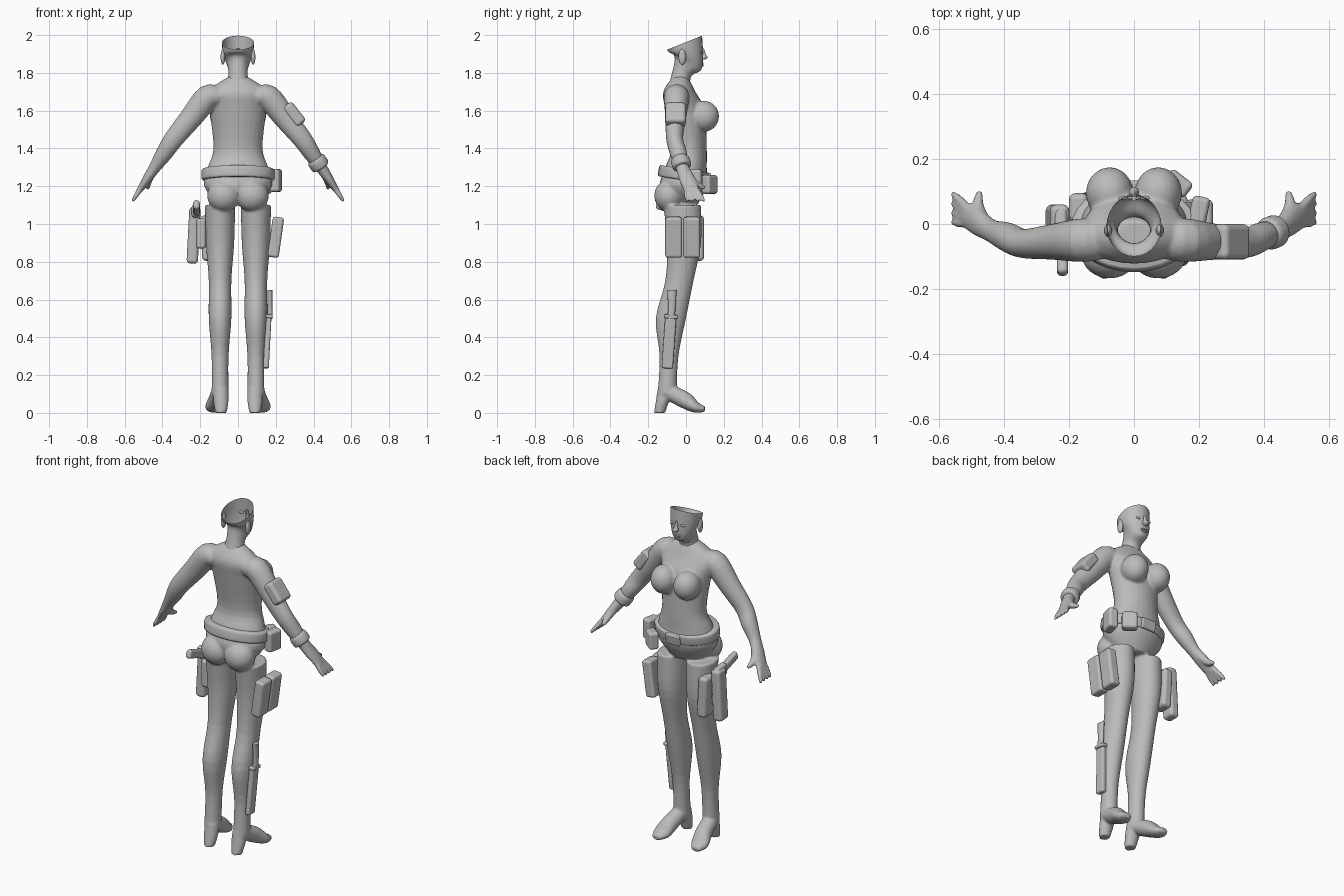
import bpy, bmesh, math
from mathutils import Vector, Matrix

cube = bpy.data.objects.get("Cube")
if cube:
    bpy.data.objects.remove(cube)

grey = bpy.data.materials.new("plain_grey")
grey.use_nodes = True
colour = (.5, .5, .5, 1)
grey.diffuse_color = colour
grey.node_tree.nodes["Principled BSDF"].inputs["Base Color"].default_value = colour


def make_object(name, bm):
    """Turn a bmesh into a smooth shaded object."""
    mesh = bpy.data.meshes.new(name)
    bm.to_mesh(mesh)
    bm.free()
    mesh.materials.append(grey)
    mesh.shade_smooth()
    mesh.set_sharp_from_angle(angle=math.radians(45))
    thing = bpy.data.objects.new(name, mesh)
    bpy.context.collection.objects.link(thing)
    return thing


def curve_through(rows, steps=4):
    """Catmull-Rom interpolation through every column of the rows."""
    last = len(rows) - 1
    result = []
    for i in range(last):
        before, start, end, after = (rows[max(0, min(last, i + k))] for k in (-1, 0, 1, 2))
        for step in range(steps):
            t = step / steps
            row = []
            for a, b, c, d in zip(before, start, end, after):
                row.append(b + t / 2 * (c - a + t * (2 * a - 5 * b + 4 * c - d + t * (3 * (b - c) + d - a))))
            result.append(row)
    return result + [rows[-1]]


def skin_rings(bm, frames, mirror, capped, sides=28):
    """Bridge elliptical rings, each given as a centre and two radius vectors."""
    loops = []
    for centre, across, along in frames:
        loop = []
        for k in range(sides):
            angle = math.tau * k / sides
            point = centre + across * math.cos(angle) + along * math.sin(angle)
            point.x *= mirror
            loop.append(bm.verts.new(point))
        loops.append(loop)
    faces = []
    for low, high in zip(loops, loops[1:]):
        for k in range(sides):
            faces.append(bm.faces.new((low[k - 1], low[k], high[k], high[k - 1])))
    if capped:
        faces += [bm.faces.new(loops[0]), bm.faces.new(loops[-1])]
    bmesh.ops.recalc_face_normals(bm, faces=faces)


def stack(bm, rows, x=0, mirror=1, capped=True):
    """Level sections: height, half width, back edge, front edge, forward slope."""
    frames = []
    for height, half, back, front, slope in curve_through(rows):
        depth = (front - back) / 2
        frames.append((Vector((x, (front + back) / 2, height)),
                       Vector((half, 0, 0)), Vector((0, depth, depth * slope))))
    skin_rings(bm, frames, mirror, capped)


def sweep(bm, points, widths, heights, side, mirror=1):
    """Elliptical sections along a path; widths are measured towards side."""
    rows = curve_through([(*p, w, h) for p, w, h in zip(points, widths, heights)])
    centres = [Vector(row[:3]) for row in rows]
    frames = []
    for i, centre in enumerate(centres):
        ahead = centres[min(i + 1, len(rows) - 1)] - centres[max(i - 1, 0)]
        ahead.normalize()
        across = (side - side.dot(ahead) * ahead).normalized()
        frames.append((centre, across * rows[i][3], ahead.cross(across) * rows[i][4]))
    skin_rings(bm, frames, mirror, capped=True)


def ball(bm, at, size):
    placing = Matrix.Translation(at) @ Matrix.Diagonal((*size, 1))
    bmesh.ops.create_uvsphere(bm, u_segments=24, v_segments=16, radius=1, matrix=placing)


def box(name, at, size, tilt=(0, 0, 0), rounding=.015):
    bm = bmesh.new()
    bmesh.ops.create_cube(bm, size=1, matrix=Matrix.Diagonal((*size, 1)))
    thing = make_object(name, bm)
    thing.data.shade_smooth()
    thing.location = at
    thing.rotation_euler = [math.radians(angle) for angle in tilt]
    bevel = thing.modifiers.new("rounded_edges", 'BEVEL')
    bevel.width = rounding
    bevel.segments = 3
    bevel.harden_normals = True
    return thing


side_x, side_y = Vector((1, 0, 0)), Vector((0, 1, 0))

# Torso, from crotch to collar
body = bmesh.new()
stack(body, [(1.1, .1, -.1, .06, 0), (1.2, .18, -.14, .11, 0), (1.3, .16, -.11, .11, 0),
             (1.4, .13, -.08, .11, 0), (1.6, .15, -.11, .1, 0), (1.7, .16, -.12, .05, 0),
             (1.78, .05, -.07, .01, 0)])

# Leg sections at even heights, from hip to ankle
leg_sections = [(.08, -.12, .08), (.075, -.1, .08), (.06, -.11, .04),
                (.06, -.16, 0), (.045, -.14, -.04), (.045, -.15, -.05)]
leg = [(1.1 - i / 5, *section, 0) for i, section in enumerate(leg_sections)]
heel = [(.13, .04, -.15, -.06, 0), (.06, .04, -.16, -.09, 0), (0, .03, -.17, -.11, 0)]
instep = [Vector((.095, -.11, .12)), Vector((.11, -.01, .07)),
          Vector((.125, .05, .03)), Vector((.13, .1, .02))]

# Arm joints
shoulder, elbow = Vector((.16, -.05, 1.67)), Vector((.34, -.06, 1.45))
wrist, knuckles = Vector((.44, -.02, 1.3)), Vector((.52, .03, 1.18))
fingertip, thumb_tip = Vector((.56, .05, 1.12)), Vector((.475, .1, 1.19))
palm = wrist.lerp(knuckles, .5)
arm = [shoulder - side_x * .06, shoulder, shoulder.lerp(elbow, .5), elbow,
       elbow.lerp(wrist, .5), wrist, palm, knuckles]

for mirror in (1, -1):
    stack(body, leg, x=.095, mirror=mirror)
    stack(body, heel, x=.09, mirror=mirror)
    sweep(body, instep, (.042, .047, .05, .025), (.04, .045, .03, .015), side_x, mirror)
    sweep(body, arm, (.06, .067, .055, .045, .045, .035, .042, .04),
          (.05, .067, .06, .052, .045, .032, .025, .016), side_y, mirror)
    sweep(body, [wrist, palm.lerp(thumb_tip, .4), thumb_tip], (.02, .02, .01), (.02, .02, .01), side_x, mirror)
    for finger in range(4):
        spread = side_y * (finger - 1.5) / 50
        base, tip = knuckles + spread, fingertip + spread * 1.5
        sweep(body, [base.lerp(palm, .2), base.lerp(tip, .5), tip], (.014, .013, .008), (.015, .013, .008),
              side_y, mirror)
    ball(body, (mirror * .075, .095, 1.57), (.073, .08, .082))
    ball(body, (mirror * .075, -.09, 1.15), (.088, .078, .085))

# Fuse the overlapping body forms into one skin
skin = make_object("body", body)
fuse = skin.modifiers.new("fuse", 'REMESH')
fuse.mode = 'VOXEL'
fuse.voxel_size = .007
fuse.use_smooth_shade = True
relax = skin.modifiers.new("relax", 'SMOOTH')
relax.iterations = 5

# Head: open shell, cut on a slope above the brow
head = bmesh.new()
stack(head, [(1.74, .06, -.09, .02, 0), (1.8, .05, -.07, .03, -.3), (1.85, .06, -.06, .08, -.5),
             (1.9, .08, -.09, .09, -.1), (1.96, .085, -.1, .085, .4)], capped=False)
make_object("head", head)

# Face and ears
face = bmesh.new()
stack(face, [(1.93, .007, .07, .095, 0), (1.9, .01, .08, .105, 0), (1.88, .016, .08, .114, 0),
             (1.87, .008, .08, .1, 0)])
for height in (1.847, 1.838):
    ball(face, (0, .084, height), (.022, .01, .006))
for mirror in (1, -1):
    ball(face, (mirror * .034, .08, 1.91), (.015, .007, .007))
    ball(face, (mirror * .08, -.02, 1.885), (.012, .02, .042))
make_object("face_and_ears", face)

# Belt, tilted down at the front, with its buckle and pouches
strap = bmesh.new()
edge, middle = (.185, -.14, .115, 0), (.193, -.147, .122, 0)
stack(strap, [(-.03, *edge), (-.02, *middle), (.02, *middle), (.03, *edge)])
belt = make_object("belt", strap)
belt.location.z = 1.26
belt.rotation_euler.x = math.radians(-9)
box("buckle", at=(0, .12, 1.24), size=(.09, .02, .06), tilt=(-9, 0, 0), rounding=.006)
box("front_belt_pouch", at=(.135, .125, 1.21), size=(.085, .055, .1), tilt=(0, 0, -38))
box("side_belt_pouch", at=(.2, .04, 1.23), size=(.055, .09, .12), tilt=(0, 0, -12))

# Pair of pouches on the left thigh
for name, y in (("rear_thigh_pouch", -.065), ("front_thigh_pouch", .03)):
    box(name, at=(.2, y, .93), size=(.06, .09, .215), tilt=(0, 8, 0))

# Holster, pistol and pouch on the right thigh
box("holster", at=(-.235, .02, .94), size=(.06, .08, .3), tilt=(0, 3, 0), rounding=.02)
box("holster_pouch", at=(-.165, .05, .925), size=(.06, .09, .24), tilt=(0, -3, 0), rounding=.02)
box("holster_plate", at=(-.195, 0, .95), size=(.05, .08, .16))
box("pistol_body", at=(-.225, 0, 1.065), size=(.04, .09, .07), tilt=(-10, 0, 0))
box("pistol_grip", at=(-.22, -.09, 1.085), size=(.035, .14, .05), tilt=(-18, 0, 0))

# Sheathed knife on the left calf
lean = (-4, 3, 0)
box("knife_sheath", at=(.155, -.09, .37), size=(.03, .06, .27), tilt=lean, rounding=.01)
box("knife_guard", at=(.165, -.08, .51), size=(.036, .07, .02), tilt=lean, rounding=.006)
handle = bmesh.new()
stack(handle, [(.5, .014, -.1, -.06, 0), (.56, .013, -.095, -.055, 0), (.65, .013, -.1, -.05, 0)], x=.17)
make_object("knife_handle", handle)

# Pad on the left upper arm and band on the left wrist
box("arm_pad", at=(.297, -.055, 1.58), size=(.065, .11, .13), tilt=(0, -38, 0), rounding=.02)
band = bmesh.new()
radii = (.042, .05, .05, .042)
sweep(band, [elbow.lerp(wrist, part) for part in (.68, .76, .95, 1)], radii, radii, side_y)
make_object("wrist_band", band)
